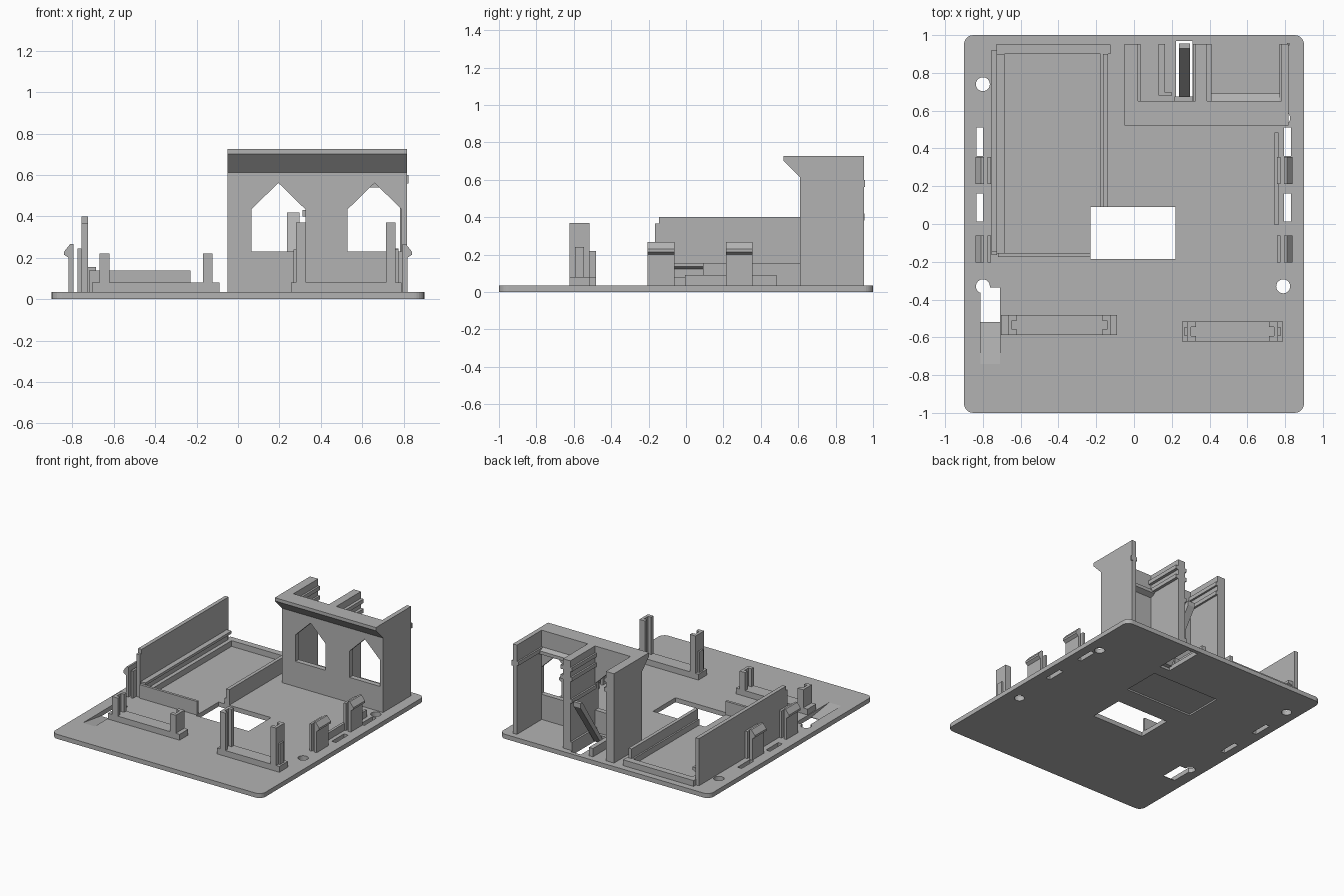
import bpy, bmesh, math
from mathutils import Vector

if "Cube" in bpy.data.objects:
    bpy.data.objects.remove(bpy.data.objects["Cube"])

grey = bpy.data.materials.new("plain grey")
grey.use_nodes = True
GREY = (0.45, 0.45, 0.45, 1)
grey.diffuse_color = GREY
grey.node_tree.nodes["Principled BSDF"].inputs["Base Color"].default_value = GREY

TOP = 0.035      # top of the base plate
SINK = 0.03      # parts start slightly inside the plate


def prism(name, pts, axis, lo, hi):
    """Extrude a 2D profile along x (y,z points), y (x,z points) or z (x,y points)."""
    place = {"x": lambda p, t: (t, p[0], p[1]),
             "y": lambda p, t: (p[0], t, p[1]),
             "z": lambda p, t: (p[0], p[1], t)}[axis]
    bm = bmesh.new()
    face = bm.faces.new([bm.verts.new(place(p, lo)) for p in pts])
    out = bmesh.ops.extrude_face_region(bm, geom=[face])
    moved = [v for v in out["geom"] if isinstance(v, bmesh.types.BMVert)]
    bmesh.ops.translate(bm, verts=moved, vec=Vector(place((0, 0), hi - lo)))
    bmesh.ops.recalc_face_normals(bm, faces=bm.faces)
    mesh = bpy.data.meshes.new(name)
    bm.to_mesh(mesh)
    bm.free()
    mesh.materials.append(grey)
    obj = bpy.data.objects.new(name, mesh)
    bpy.context.collection.objects.link(obj)
    return obj


def box(name, x0, x1, y0, y1, z0, z1):
    return prism(name, [(x0, y0), (x1, y0), (x1, y1), (x0, y1)], "z", z0, z1)


def circle(cx, cy, r, n=24, start=0.0, sweep=math.tau):
    return [(cx + r * math.cos(start + sweep * i / n),
             cy + r * math.sin(start + sweep * i / n)) for i in range(n)]


def cut(obj, cutter):
    cutter.hide_render = True
    mod = obj.modifiers.new("cut", "BOOLEAN")
    mod.operation = "DIFFERENCE"
    mod.solver = "EXACT"
    mod.object = cutter
    bpy.context.view_layer.update()
    done = bpy.data.meshes.new_from_object(
        obj.evaluated_get(bpy.context.evaluated_depsgraph_get()))
    obj.modifiers.clear()
    obj.data = done
    bpy.data.objects.remove(cutter)


# Base plate with rounded corners
outline = []
for i, (sx, sy) in enumerate([(1, 1), (-1, 1), (-1, -1), (1, -1)]):
    outline += circle(sx * 0.85, sy * 0.95, 0.05, 7, i * math.pi / 2, math.pi / 2 * 7 / 6)
plate = prism("base_plate", outline, "z", 0, TOP)

# Plate openings: screw holes, side slots, window, lever slot, card ramp, underside recess
for x, y in [(-0.8, 0.74), (-0.8, -0.33), (0.79, -0.33), (0.79, 0.56)]:
    cut(plate, prism("hole_cutter", circle(x, y, 0.037), "z", -0.1, 0.1))
for x in (-0.835, 0.795):
    for y in (0.36, 0.012):
        cut(plate, box("slot_cutter", x, x + 0.036, y, y + 0.15, -0.1, 0.1))
cut(plate, box("window_cutter", -0.23, 0.22, -0.185, 0.09, -0.1, 0.1))
cut(plate, box("lever_slot_cutter", 0.222, 0.31, 0.66, 0.97, -0.1, 0.1))
cut(plate, box("recess_cutter", -0.3, 0.28, 0.26, 0.56, -0.1, 0.012))
ramp = [(-0.335, -0.1), (-0.335, 0.1), (-0.74, 0.1), (-0.74, TOP), (-0.52, 0.004), (-0.52, -0.1)]
cut(plate, prism("ramp_cutter", ramp, "x", -0.812, -0.71))

# Tray: tall side wall, rails, front lip and back bar
tall = [(-0.165, SINK), (0.92, SINK), (0.92, 0.4), (-0.145, 0.4), (-0.145, 0.365), (-0.165, 0.365)]
prism("tray_tall_wall", tall, "x", -0.755, -0.725)
box("tray_wall_foot", -0.73, -0.715, -0.155, 0.9, SINK, 0.155)
rail = [(-0.72, 0.12), (-0.685, 0.135), (-0.685, 0.155), (-0.72, 0.155)]
prism("tray_wall_rail", rail, "y", -0.155, 0.9)
box("tray_wall_step", -0.72, -0.685, -0.155, 0.9, SINK, 0.08)
box("tray_inner_wall", -0.165, -0.138, 0.09, 0.9, SINK, 0.155)
box("tray_inner_step", -0.177, -0.16, 0.09, 0.9, SINK, 0.08)
box("tray_front_lip", -0.72, -0.23, -0.175, -0.155, SINK, 0.14)
box("tray_back_bar", -0.73, -0.125, 0.9, 0.95, SINK, 0.08)


# Board brackets: a foot and two channelled posts
def bracket(name, x0, x1, y0, y1, post_l, post_r, height, step):
    box(name + "_foot", x0, x1, y0, y1, SINK, 0.08)
    for side, outer, s in (("right", post_l, 1), ("left", post_r, -1)):
        mid, inner = outer + s * 0.022, outer + s * 0.048
        ya, yb = y0 + 0.028, y1 - 0.028
        channel = [(outer, y0), (inner, y0), (inner, ya), (mid, ya),
                   (mid, yb), (inner, yb), (inner, y1), (outer, y1)]
        prism(f"{name}_{side}_post", channel, "z", 0.07, height)
        if step:
            box(f"{name}_{side}_rib", *sorted((outer - s * 0.013, outer)), ya, yb, 0.07, step)


bracket("low_bracket", -0.705, -0.09, -0.587, -0.482, -0.668, -0.122, 0.22, 0)
bracket("high_bracket", 0.255, 0.79, -0.622, -0.517, 0.28, 0.762, 0.37, 0.24)

# Snap clips with hooked tops and inner stops, both sides
for side, s in (("left", 1), ("right", -1)):
    for place, y in (("front", -0.205), ("back", 0.213)):
        hook = [(0.795, SINK), (0.818, SINK), (0.818, 0.2), (0.84, 0.215),
                (0.84, 0.23), (0.81, 0.268), (0.795, 0.268)]
        prism(f"clip_{side}_{place}", [(s * x, z) for x, z in hook], "y", y, y + 0.143)
        box(f"clip_stop_{side}_{place}", *sorted((s * 0.757, s * 0.775)), y, y + 0.143, SINK, 0.245)
box("side_strip", 0.745, 0.765, -0.005, 0.485, SINK, 0.09)

# Tower: front wall with an overhanging brow and two pointed windows
brow = [(0.61, SINK), (0.65, SINK), (0.65, 0.727), (0.522, 0.727), (0.522, 0.702), (0.61, 0.612)]
front = prism("tower_front_wall", brow, "x", -0.05, 0.817)
for cx in (0.195, 0.66):
    arch = [(cx - 0.13, 0.23), (cx + 0.13, 0.23), (cx + 0.13, 0.435), (cx, 0.562), (cx - 0.13, 0.435)]
    cut(front, prism("window_cutter", arch, "y", 0.55, 0.7))

# Tower side and middle walls with guide ribs
for name, x0, x1 in (("right", -0.05, 0.02), ("middle", 0.325, 0.387), ("left", 0.782, 0.817)):
    box(f"tower_{name}_wall", x0, x1, 0.645, 0.953, SINK, 0.727)
for name, x0, x1, levels in (("right", 0.015, 0.035, (0.57, 0.645)),
                             ("middle_inner", 0.38, 0.41, (0.57, 0.645)),
                             ("middle_outer", 0.312, 0.33, (0.4, 0.57, 0.645)),
                             ("left", 0.77, 0.785, (0.57,))):
    for i, z in enumerate(levels):
        box(f"tower_{name}_rib_{i + 1}", x0, x1, 0.65, 0.953, z, z + 0.03)
shelf = [(0.645, 0.54), (0.69, 0.56), (0.69, 0.585), (0.645, 0.6)]
prism("tower_shelf", shelf, "x", 0.385, 0.785)
box("tower_bump", 0.81, 0.824, 0.945, 0.957, 0.56, 0.6)

# Sloping lever and low guide blocks on the tower floor
lever = [(0.665, 0.015), (0.7, 0.015), (0.955, 0.385), (0.955, 0.42), (0.93, 0.42)]
prism("lever", lever, "x", 0.237, 0.296)
box("lever_root", 0.215, 0.32, 0.648, 0.675, SINK, 0.06)
box("guide_block", 0.13, 0.165, 0.69, 0.953, SINK, 0.1)
box("guide_block_foot", 0.13, 0.2, 0.68, 0.695, SINK, 0.1)
box("guide_block_middle", 0.31, 0.33, 0.65, 0.953, SINK, 0.1)
